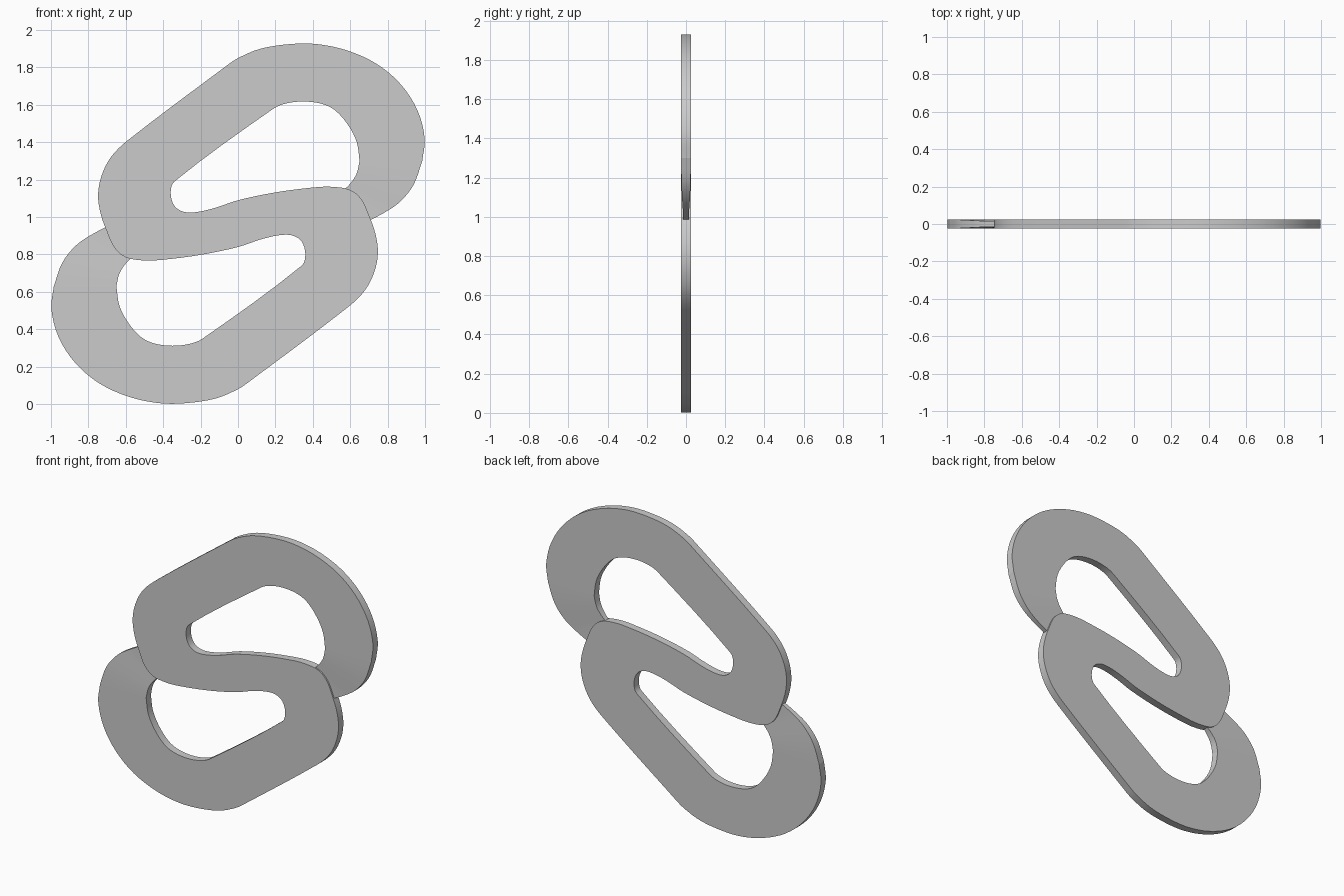
import bpy, bmesh
from mathutils import Vector
from mathutils.geometry import interpolate_bezier

if "Cube" in bpy.data.objects:
    bpy.data.objects.remove(bpy.data.objects["Cube"])

T = 0.025          # half thickness of the plate
MID = 0.965        # height of the point of symmetry


def smooth(pts, steps=5):
    """Smooth path through 2D points, tangents favouring the longer chord."""
    p = [Vector((x, 0, z)) for x, z in pts]
    n = len(p)
    tan = [(p[min(i + 1, n - 1)] - p[max(i - 1, 0)]).normalized() for i in range(n)]
    out = []
    for i in range(n - 1):
        h = (p[i + 1] - p[i]).length / 3
        out += interpolate_bezier(p[i], p[i] + tan[i] * h,
                                  p[i + 1] - tan[i + 1] * h, p[i + 1], steps)[:-1]
    return out + [p[-1]]


def turned(v):
    return Vector((-v.x, -v.y, 2 * MID - v.z))


def finish(name, bm):
    bmesh.ops.recalc_face_normals(bm, faces=bm.faces[:])
    me = bpy.data.meshes.new(name)
    bm.to_mesh(me)
    bm.free()
    ob = bpy.data.objects.new(name, me)
    bpy.context.collection.objects.link(ob)
    bpy.context.view_layer.objects.active = ob
    bpy.ops.object.select_all(action='DESELECT')
    ob.select_set(True)
    bpy.ops.object.shade_smooth_by_angle()


# S-shaped plate: one long edge, the other is the same edge turned half round
edge = smooth([
    (0.985, 1.30), (0.998, 1.42), (0.96, 1.57), (0.87, 1.71), (0.74, 1.82),
    (0.58, 1.892), (0.42, 1.925), (0.28, 1.925), (0.12, 1.90), (0.0, 1.85),
    (-0.06, 1.81), (-0.59, 1.41), (-0.68, 1.32), (-0.73, 1.22), (-0.748, 1.12),
    (-0.735, 1.02), (-0.70, 0.92), (-0.66, 0.835), (-0.60, 0.785), (-0.50, 0.768),
    (-0.40, 0.772), (-0.20, 0.798), (0.0, 0.84), (0.12, 0.88), (0.22, 0.903),
    (0.29, 0.902), (0.34, 0.87), (0.36, 0.80), (0.34, 0.74), (-0.19, 0.35),
    (-0.26, 0.322), (-0.35, 0.312), (-0.45, 0.325), (-0.52, 0.36), (-0.59, 0.44),
    (-0.635, 0.53), (-0.65, 0.63)])
outline = edge + [turned(v) for v in edge]
bm = bmesh.new()
front = bm.faces.new([bm.verts.new((v.x, -T, v.z)) for v in outline])
back = bmesh.ops.extrude_face_region(bm, geom=[front], use_keep_orig=True)
bmesh.ops.translate(bm, vec=(0, 2 * T, 0),
                    verts=[g for g in back["geom"] if isinstance(g, bmesh.types.BMVert)])
finish("s_plate", bm)

# Arm ends: strips that get thinner as they tuck into the plate
inner = smooth([(0.65, 1.30), (0.635, 1.235), (0.605, 1.185), (0.565, 1.145), (0.50, 1.10)])
outer = smooth([(0.985, 1.30), (0.94, 1.175), (0.87, 1.085), (0.79, 1.028), (0.66, 0.96)])
for name, turn in (("upper_arm_end", False), ("lower_arm_end", True)):
    bm = bmesh.new()
    rings = []
    for i, (a, b) in enumerate(zip(inner, outer)):
        u = i / (len(inner) - 1)
        h = T - 0.011 * u * u * (3 - 2 * u)
        ring = [Vector((a.x, -h, a.z)), Vector((b.x, -h, b.z)),
                Vector((b.x, h, b.z)), Vector((a.x, h, a.z))]
        rings.append([bm.verts.new(turned(v) if turn else v) for v in ring])
    for r, s in zip(rings, rings[1:]):
        for k in range(4):
            bm.faces.new((r[k], r[(k + 1) % 4], s[(k + 1) % 4], s[k]))
    bm.faces.new(rings[-1])
    finish(name, bm)
